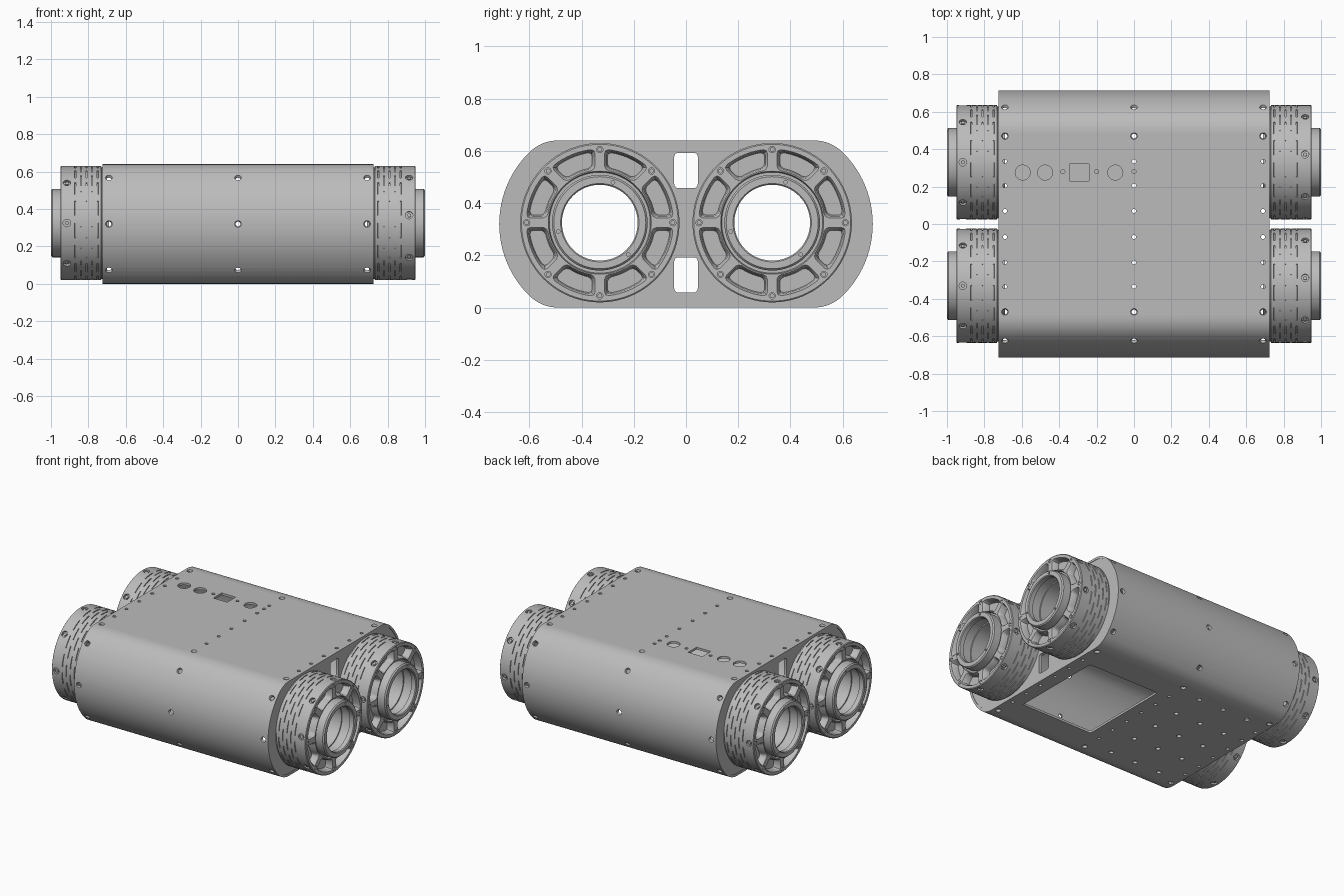
import bpy, bmesh
from math import sin, cos, pi, radians, asin, sqrt
from mathutils import Matrix, Vector

cube = bpy.data.objects.get("Cube")
if cube:
    bpy.data.objects.remove(cube, do_unlink=True)

grey = bpy.data.materials.new("machined grey")
grey.use_nodes = True
tone = (0.5, 0.5, 0.5, 1)
grey.diffuse_color = tone
grey.node_tree.nodes["Principled BSDF"].inputs["Base Color"].default_value = tone

HALF, MID, AXLE = 0.725, 0.32, 0.33
BORE_Z = 0.325


def finish(bm, name):
    bmesh.ops.recalc_face_normals(bm, faces=bm.faces)
    mesh = bpy.data.meshes.new(name)
    bm.to_mesh(mesh)
    bm.free()
    mesh.materials.append(grey)
    ob = bpy.data.objects.new(name, mesh)
    bpy.context.collection.objects.link(ob)
    return ob


def activate(ob):
    bpy.ops.object.select_all(action='DESELECT')
    ob.select_set(True)
    bpy.context.view_layer.objects.active = ob


def smooth(ob):
    activate(ob)
    bpy.ops.object.shade_smooth_by_angle(angle=radians(30))


def carve(ob, bm):
    cutter = finish(bm, "cutter")
    cutter.hide_render = True
    activate(ob)
    mod = ob.modifiers.new("cut", 'BOOLEAN')
    mod.operation, mod.solver, mod.object = 'DIFFERENCE', 'EXACT', cutter
    bpy.ops.object.modifier_apply(modifier=mod.name)
    bpy.data.objects.remove(cutter, do_unlink=True)


def drill(bm, pos, normal, inner, outer, depth, sides=20):
    turn = Vector(normal).to_track_quat('Z', 'Y').to_matrix().to_4x4()
    bmesh.ops.create_cone(bm, cap_ends=True, segments=sides, radius1=inner, radius2=outer,
                          depth=depth, matrix=Matrix.Translation(pos) @ turn)


def box(bm, pos, size, axis=2, round_by=0.0):
    m = Matrix.Translation(pos) @ Matrix.Diagonal((*size, 1))
    verts = bmesh.ops.create_cube(bm, size=1, matrix=m)["verts"]
    if round_by:
        edges = {e for v in verts for e in v.link_edges}
        along = [e for e in edges
                 if abs((e.verts[0].co - e.verts[1].co).normalized()[axis]) > 0.9]
        bmesh.ops.bevel(bm, geom=along, offset=round_by, segments=4, profile=0.5, affect='EDGES')


def skin(bm, rings, closed):
    """Join rings of vertices; closed links the last to the first, else caps them."""
    rings = [[bm.verts.new(p) for p in ring] for ring in rings]
    n = len(rings[0])
    for i in range(len(rings) - (0 if closed else 1)):
        a, b = rings[i], rings[(i + 1) % len(rings)]
        for j in range(n):
            bm.faces.new((a[j], a[(j + 1) % n], b[(j + 1) % n], b[j]))
    if not closed:
        bm.faces.new(rings[0])
        bm.faces.new(rings[-1])


def lathe(bm, profile, side, steps):
    skin(bm, [[(side * x, r * cos(2 * pi * k / steps), r * sin(2 * pi * k / steps))
               for k in range(steps)] for x, r in profile], True)


def outline(inset):
    """Slab section with bowed ends and filleted corners."""
    r, h = 0.385 - inset, MID - inset
    corner = r * sqrt(0.5)
    gap = h - corner
    start = Vector((AXLE + corner, corner))
    ctrl = Vector((start.x - gap, h))
    end = Vector((ctrl.x - gap * sqrt(2), h))
    quarter = [Vector((AXLE + r * cos(pi / 4 * k / 12), r * sin(pi / 4 * k / 12)))
               for k in range(12)]
    for k in range(9):
        t = k / 8
        quarter.append(start * (1 - t) ** 2 + ctrl * 2 * t * (1 - t) + end * t * t)
    half = [Vector((p.x, -p.y)) for p in quarter[:0:-1]] + quarter
    return half + [-p for p in half]


def section(x, inset):
    return [(x, p.x, MID + p.y) for p in outline(inset)]


# Hollow body shell
bm = bmesh.new()
skin(bm, [section(-HALF, 0), section(HALF, 0), section(HALF, 0.015), section(-HALF, 0.015)], True)
shell = finish(bm, "body_shell")

bm = bmesh.new()
for x in (-0.69, 0, 0.69):
    for s in (-1, 1):
        # countersunk holes around the bowed sides
        for a in (-40, 0, 40):
            n = Vector((0, s * cos(radians(a)), sin(radians(a))))
            drill(bm, Vector((x, s * AXLE, MID)) + n * 0.385, n, 0.008, 0.028, 0.06)
        # holes through the top and bottom
        for up in (-1, 1):
            n, z = Vector((0, 0, up)), MID + up * MID
            drill(bm, (x, s * 0.47, z), n, 0.008, 0.028, 0.06)
            for y in (0.07, 0.205, 0.335):
                drill(bm, (x, s * y, z), n, 0.011, 0.011, 0.06, 14)
# control and socket openings on the top
top = 2 * MID
for x in (-0.595, -0.475, -0.1):
    drill(bm, (x, 0.275, top), (0, 0, 1), 0.04, 0.04, 0.06, 32)
for x in (-0.38, -0.2, 0):
    drill(bm, (x, 0.28, top), (0, 0, 1), 0.011, 0.011, 0.06, 14)
box(bm, (-0.293, 0.275, top), (0.105, 0.09, 0.06))
# hatch and mounting holes underneath
box(bm, (0.35, 0, 0), (0.54, 0.64, 0.06), 2, 0.015)
for x in (-0.17, -0.36, -0.55):
    for y in (-0.42, -0.2, 0, 0.2, 0.42):
        drill(bm, (x, y, 0), (0, 0, 1), 0.015, 0.015, 0.06, 16)
carve(shell, bm)
smooth(shell)

# End plates with bores and slots
for side, word in ((1, "left"), (-1, "right")):
    bm = bmesh.new()
    skin(bm, [section(side * 0.7, 0.008), section(side * 0.722, 0.008)], False)
    plate = finish(bm, word + "_end_plate")
    bm = bmesh.new()
    for s in (-1, 1):
        drill(bm, (side * 0.71, s * AXLE, BORE_Z), (1, 0, 0), 0.17, 0.17, 0.1, 64)
        box(bm, (side * 0.71, 0, BORE_Z + s * 0.2), (0.1, 0.09, 0.135), 0, 0.015)
    carve(plate, bm)
    smooth(plate)


def pocket(bm, side, mid):
    """Tapered, round-cornered pocket between two spokes."""
    def ring(x, shrink):
        lo, hi, spoke = 0.2 + shrink, 0.283 - shrink, 0.017 + shrink
        pts = []
        for r, way in ((lo, 1), (hi, -1)):
            span = pi / 8 - asin(spoke / r)
            cut = 0.016 / r
            inward = 0.016 if r == lo else -0.016
            edge = pi / 8 - asin(spoke / (r + inward))
            arc = [(r + inward, -edge)]
            arc += [(r + inward * 0.3, -span + cut * 0.3)]
            arc += [(r, -(span - cut) + 2 * (span - cut) * k / 8) for k in range(9)]
            arc += [(r + inward * 0.3, span - cut * 0.3), (r + inward, edge)]
            pts += arc[::way]
        return [(side * x, r * cos(mid + a), r * sin(mid + a)) for r, a in pts]
    skin(bm, [ring(0.905, 0.012), ring(0.938, 0.008), ring(0.956, -0.002)], False)


# Round end caps with slotted rims
SLOTS = (0.75, 0.78, 0.81, 0.84, 0.87)
STEPS = 96
for side, word in ((1, "left"), (-1, "right")):
    bm = bmesh.new()
    rim = [(x + d, 0.305) for x in SLOTS for d in (-0.003, 0.003)]
    lathe(bm, [(0.715, 0.175), (0.715, 0.298), (0.73, 0.298), (0.732, 0.305)] + rim +
          [(0.946, 0.305), (0.95, 0.3), (0.95, 0.197), (0.935, 0.193), (0.935, 0.175)], side, STEPS)
    bm.normal_update()
    dashes = []
    for f in bm.faces:
        c = f.calc_center_median()
        r = sqrt(c.y ** 2 + c.z ** 2)
        for i, x in enumerate(SLOTS):
            if r > 0.3 and abs(abs(c.x) - x) < 0.001:
                step = int(((Vector((c.y, c.z)).angle_signed(Vector((1, 0))) + 2 * pi)
                            % (2 * pi)) / (2 * pi) * STEPS)
                if (step + 3 * i) % 6 < 4:
                    dashes.append(f)
    bmesh.ops.recalc_face_normals(bm, faces=bm.faces)
    bmesh.ops.inset_region(bm, faces=dashes, thickness=0.0004, depth=-0.006, use_even_offset=True)
    cap = finish(bm, word + "_front_cap")

    bm, heads = bmesh.new(), bmesh.new()
    turn = radians(-8) if side > 0 else 0
    for k in range(8):
        a = k * pi / 4
        pocket(bm, side, a + pi / 8)
        face = Vector((side * 0.95, 0.28 * cos(a), 0.28 * sin(a)))
        drill(bm, face, (1, 0, 0), 0.012, 0.012, 0.016, 16)
        drill(heads, face - Vector((side * 0.006, 0, 0)), (1, 0, 0), 0.009, 0.009, 0.01, 16)
        n = Vector((0, cos(a + turn), sin(a + turn)))
        seat = n * 0.305 + Vector((side * 0.915, 0, 0))
        drill(bm, seat, n, 0.02, 0.02, 0.028)
        drill(heads, seat - n * 0.01, n, 0.011, 0.011, 0.012, 6)
    carve(cap, bm)
    smooth(cap)
    screws = finish(heads, word + "_front_cap_screws")
    smooth(screws)

    # Open hub tube with stepped bore
    bm = bmesh.new()
    lathe(bm, [(0.69, 0.15), (0.69, 0.183), (0.992, 0.183), (1.0, 0.176), (1.0, 0.15),
               (0.995, 0.145), (0.965, 0.145), (0.965, 0.158), (0.9, 0.158), (0.9, 0.15)],
          side, STEPS)
    hub = finish(bm, word + "_front_hub")
    bm = bmesh.new()
    for deg in (72, 192, 312):
        a = radians(deg)
        drill(bm, (side, 0.163 * cos(a), 0.163 * sin(a)), (1, 0, 0), 0.007, 0.007, 0.02, 12)
    carve(hub, bm)
    smooth(hub)

    # Same parts on the rear axle
    for ob in (cap, screws, hub):
        ob.location = (0, -AXLE, BORE_Z)
        twin = ob.copy()
        twin.name = ob.name.replace("front", "rear")
        twin.location.y = AXLE
        bpy.context.collection.objects.link(twin)
